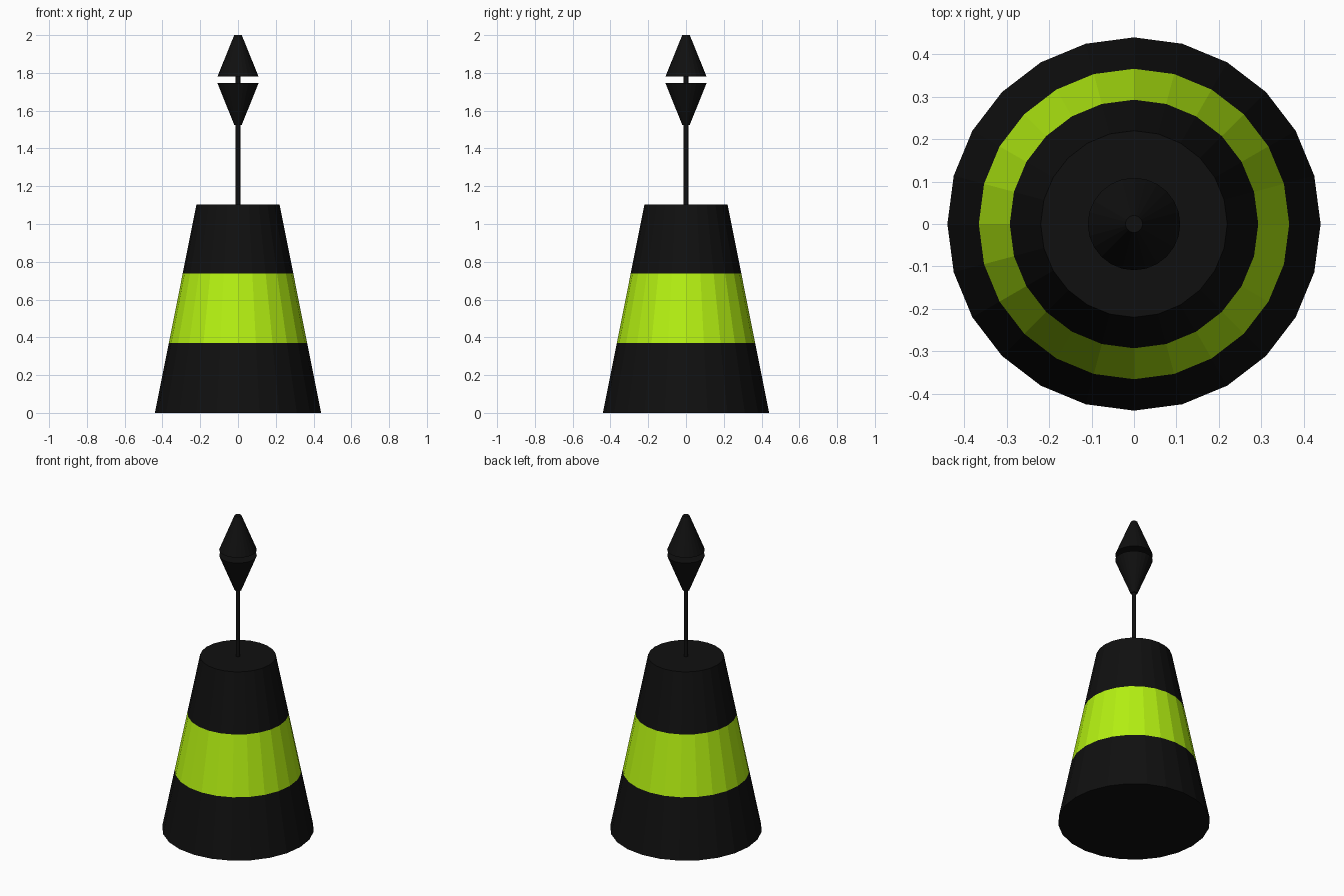
import bpy
import bmesh
from math import cos, sin, tau

if "Cube" in bpy.data.objects:
    bpy.data.objects.remove(bpy.data.objects["Cube"])


def material(name, rgb):
    m = bpy.data.materials.new(name)
    m.diffuse_color = (*rgb, 1)
    m.use_nodes = True
    m.node_tree.nodes["Principled BSDF"].inputs["Base Color"].default_value = m.diffuse_color
    return m


black = material("black", (0.005, 0.005, 0.005))
green = material("lime_green", (0.46, 0.88, 0.006))


def lathe(name, profile, sides, band_mats=None):
    """Closed flat-faced solid from (radius, z) rings, bottom to top."""
    bm = bmesh.new()
    rings = [[bm.verts.new((r * cos(tau * i / sides), r * sin(tau * i / sides), z))
              for i in range(sides)] for r, z in profile]
    for k, (a, b) in enumerate(zip(rings, rings[1:])):
        for i in range(sides):
            j = (i + 1) % sides
            f = bm.faces.new((a[i], a[j], b[j], b[i]))
            f.material_index = band_mats[k] if band_mats else 0
    bm.faces.new(rings[0][::-1])
    bm.faces.new(rings[-1])
    mesh = bpy.data.meshes.new(name)
    bm.to_mesh(mesh)
    bm.free()
    mesh.materials.append(black)
    if band_mats:
        mesh.materials.append(green)
    obj = bpy.data.objects.new(name, mesh)
    bpy.context.collection.objects.link(obj)
    return obj


# Tapered buoy body with a green middle band
lathe("buoy_body", [(0.44, 0), (0.366, 0.37), (0.293, 0.737), (0.22, 1.103)], 24, [0, 1, 0])

# Thin mast
lathe("mast", [(0.013, 1.09), (0.013, 1.95)], 12)

# Topmark: cone pointing down below, cone pointing up above
lathe("lower_cone", [(0.02, 1.525), (0.109, 1.746)], 24)
lathe("upper_cone", [(0.109, 1.78), (0.02, 2.0)], 24)
